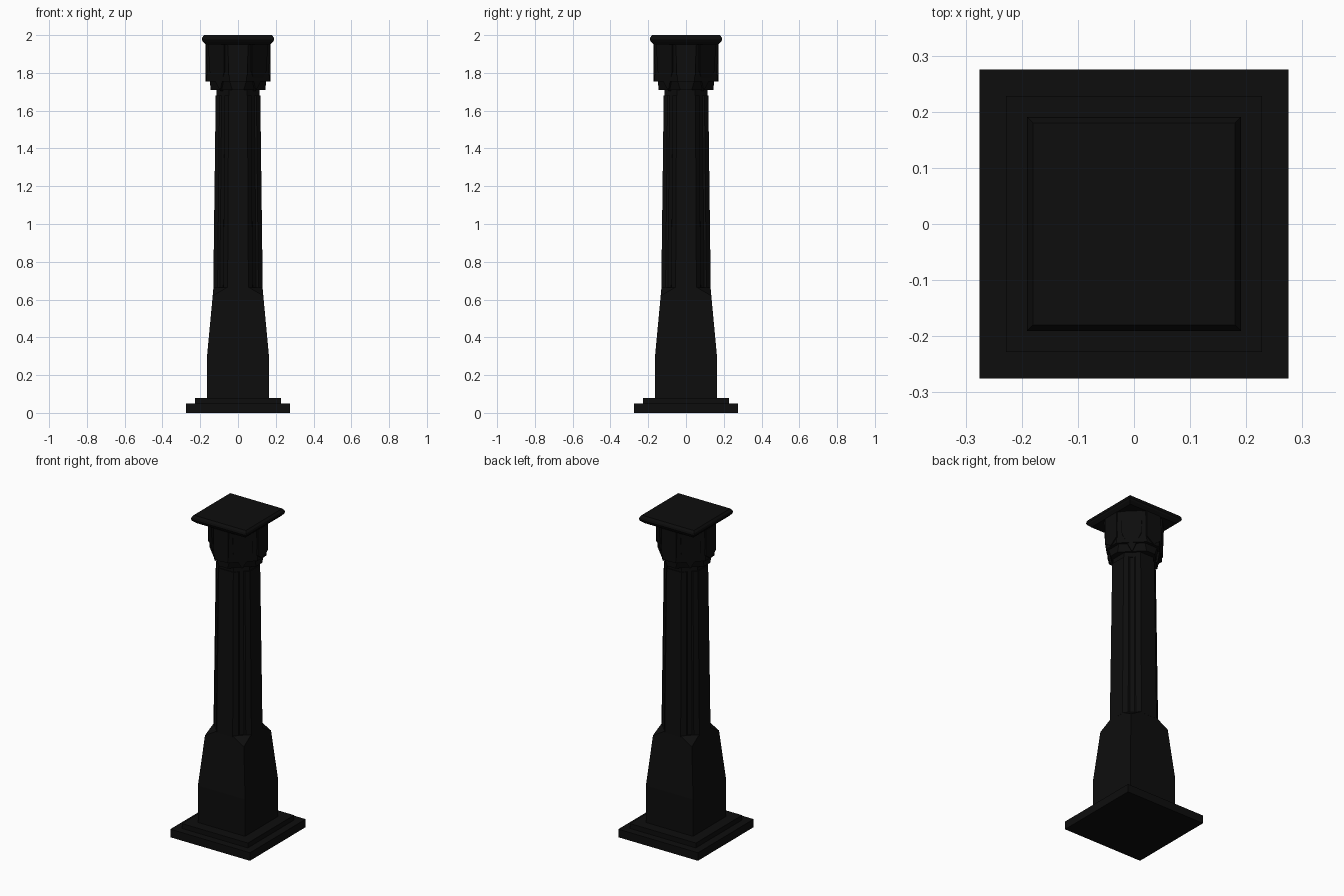
import bpy, bmesh, math
from mathutils import Matrix, Vector

cube = bpy.data.objects.get("Cube")
if cube:
    bpy.data.objects.remove(cube, do_unlink=True)

COLOUR = (0.004, 0.004, 0.004, 1)
stone = bpy.data.materials.new("black_stone")
stone.use_nodes = True
stone.diffuse_color = COLOUR
bsdf = stone.node_tree.nodes["Principled BSDF"]
bsdf.inputs["Base Color"].default_value = COLOUR


def finish(name, bm):
    bmesh.ops.remove_doubles(bm, verts=bm.verts, dist=0.0001)
    bmesh.ops.recalc_face_normals(bm, faces=bm.faces)
    mesh = bpy.data.meshes.new(name)
    bm.to_mesh(mesh)
    bm.free()
    mesh.materials.append(stone)
    obj = bpy.data.objects.new(name, mesh)
    bpy.context.collection.objects.link(obj)
    return obj


def section(half, cut, corner):
    """Square outline with corners cut from (half, cut) to (cut, half).
    corner lists (fraction along the cut, inward depth)."""
    start, end = Vector((half, cut)), Vector((cut, half))
    inward = Vector((-1, -1)).normalized()
    pts = [start.lerp(end, t) + inward * d for t, d in corner]
    return [Matrix.Rotation(k * math.pi / 2, 2) @ p for k in range(4) for p in pts]


def loft(name, rings, corner=((0, 0), (1, 0))):
    """Skin a stack of (z, half width, cut) rings and cap both ends."""
    bm = bmesh.new()
    loops = [[bm.verts.new((p.x, p.y, z)) for p in section(half, cut, corner)]
             for z, half, cut in rings]
    n = len(loops[0])
    for low, high in zip(loops, loops[1:]):
        for i in range(n):
            j = (i + 1) % n
            bm.faces.new((low[i], low[j], high[j], high[i]))
    bm.faces.new(loops[0][::-1])
    bm.faces.new(loops[-1])
    return finish(name, bm)


def square(name, rings):
    return loft(name, [(z, h, h) for z, h in rings])


def shields(name, outline, depth, angle):
    """Four pointed plates; outline lists (sideways, z, distance out)."""
    bm = bmesh.new()
    for k in range(4):
        turn = Matrix.Rotation(angle + k * math.pi / 2, 3, 'Z')
        outer = [bm.verts.new(turn @ Vector((d, u, z))) for u, z, d in outline]
        inner = [bm.verts.new(turn @ Vector((d - depth, u, z))) for u, z, d in outline]
        bm.faces.new(outer)
        bm.faces.new(inner[::-1])
        for i in range(len(outer)):
            j = (i + 1) % len(outer)
            bm.faces.new((outer[i], inner[i], inner[j], outer[j]))
    return finish(name, bm)


# Stepped foot
square("base_slab", [(0, 0.275), (0.05, 0.275)])
square("base_step", [(0.05, 0.228), (0.08, 0.228)])

# Square pedestal whose corners slope in to meet the shaft
loft("pedestal", [(0.08, 0.163, 0.163), (0.31, 0.163, 0.163),
                  (0.62, 0.134, 0.134), (0.665, 0.130, 0.056)])

# Eight-sided shaft with a shallow groove down each corner face
groove = ((0, 0), (0.3, 0), (0.38, 0.008), (0.62, 0.008), (0.7, 0), (1, 0))
loft("shaft", [(0.66, 0.131, 0.055), (1.68, 0.118, 0.05)], groove)
loft("neck", [(1.68, 0.113, 0.047), (1.715, 0.113, 0.047)])

# Capital in two steps
loft("capital_lower", [(1.71, 0.146, 0.03), (1.76, 0.148, 0.045)])
loft("capital_upper", [(1.755, 0.166, 0.045), (1.96, 0.166, 0.055)])

# Pointed panels on the flat sides and leaves on the corners
shields("side_panels", [(-0.05, 1.95, 0.172), (-0.05, 1.79, 0.172), (0, 1.755, 0.172),
                        (0.05, 1.79, 0.172), (0.05, 1.95, 0.172)], 0.02, 0)
shields("corner_leaves", [(-0.06, 1.95, 0.163), (-0.055, 1.81, 0.159), (0, 1.705, 0.133),
                          (0.055, 1.81, 0.159), (0.06, 1.95, 0.163)], 0.025, math.pi / 4)

# Bevelled top slab
square("top_slab", [(1.95, 0.170), (1.965, 0.186), (1.975, 0.191),
                    (1.988, 0.189), (2.0, 0.180)])
